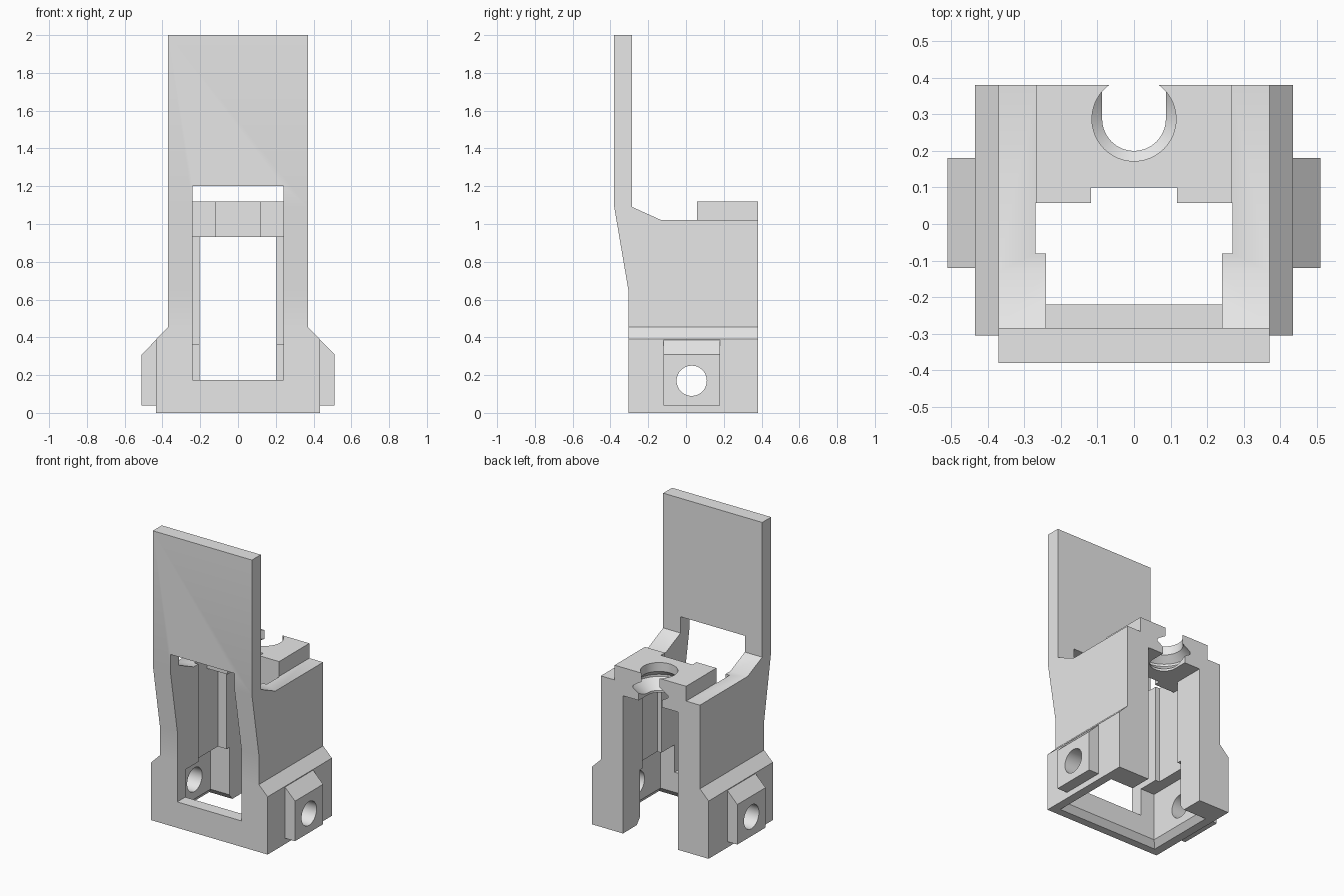
import bpy, bmesh, math
from mathutils import Vector

cube = bpy.data.objects.get("Cube")
if cube:
    bpy.data.objects.remove(cube, do_unlink=True)

grey = bpy.data.materials.new("light grey plastic")
grey.use_nodes = True
grey.diffuse_color = (0.8, 0.8, 0.8, 1)
grey.node_tree.nodes["Principled BSDF"].inputs["Base Color"].default_value = (0.8, 0.8, 0.8, 1)


def finish(name, bm):
    bmesh.ops.recalc_face_normals(bm, faces=bm.faces)
    mesh = bpy.data.meshes.new(name)
    bm.to_mesh(mesh)
    bm.free()
    mesh.materials.append(grey)
    ob = bpy.data.objects.new(name, mesh)
    bpy.context.collection.objects.link(ob)
    return ob


def prism(name, points, axis, start, end):
    """Extrude a closed profile along an axis; the profile uses the other two axes."""
    place = {"x": lambda a, b: (start, a, b),
             "y": lambda a, b: (a, start, b),
             "z": lambda a, b: (a, b, start)}[axis]
    bm = bmesh.new()
    face = bm.faces.new([bm.verts.new(place(a, b)) for a, b in points])
    step = Vector([(end - start) * (axis == k) for k in "xyz"])
    top = bmesh.ops.extrude_face_region(bm, geom=[face])["geom"]
    bmesh.ops.translate(bm, vec=step, verts=[v for v in top if isinstance(v, bmesh.types.BMVert)])
    return finish(name, bm)


def mirrored(half):
    return half + [(-x, b) for x, b in reversed(half)]


def box(name, w, y0, y1, z0, z1):
    return prism(name, mirrored([(w, y0), (w, y1)]), "z", z0, z1)


def lathe(name, profile, cy, segments=64):
    """Solid of revolution about a vertical axis at y = cy."""
    bm = bmesh.new()
    rings = [[bm.verts.new((r * math.cos(a), cy + r * math.sin(a), z))
              for a in (2 * math.pi * i / segments for i in range(segments))]
             for r, z in profile]
    for low, high in zip(rings, rings[1:]):
        for i in range(segments):
            j = (i + 1) % segments
            bm.faces.new((low[i], low[j], high[j], high[i]))
    bm.faces.new(rings[0])
    bm.faces.new(rings[-1])
    return finish(name, bm)


# Main body with the tall front plate, as a side profile
body = prism("bracket_body", [(-.305, 0), (.38, 0), (.38, 1.02), (-.13, 1.02), (-.285, 1.09),
                              (-.285, 2), (-.38, 2), (-.38, 1.09), (-.305, .65)], "x", -.37, .37)

# Flared foot, side bosses and raised cap
adds = [
    prism("flared_foot", mirrored([(.435, 0), (.435, .39), (.37, .455)]), "y", -.305, .38),
    prism("side_bosses", mirrored([(.51, .04), (.51, .31), (.365, .455)]), "y", -.12, .18),
    box("top_cap", .267, .055, .38, .95, 1.12),
]

# Bottom chamfer around the pocket, tapering upward
chamfer = box("pocket_chamfer", .385, -.26, .24, -.01, .04)
for v in chamfer.data.vertices:
    if v.co.z > 0:
        v.co.x *= .345 / .385
        v.co.y = -.22 if v.co.y < 0 else .2

circle = [(.03 + .08 * math.cos(2 * math.pi * i / 48), .17 + .08 * math.sin(2 * math.pi * i / 48))
          for i in range(48)]

# Hollows, window, bores and the grooved socket in the cap
cuts = [
    chamfer,
    box("lower_pocket", .345, -.22, .2, -.02, .36),
    box("upper_cavity", .27, -.08, .17, .3, .93),
    box("top_opening", .27, -.08, .057, .9, 1.3),
    box("front_cavity", .24, -.22, -.07, .3, 1.2),
    box("front_window", .24, -.5, -.21, .175, 1.2),
    box("back_slot", .205, .1, .5, -.05, .93),
    box("cap_notch", .118, 0, .1, .9, 1.3),
    prism("screw_bore", circle, "x", -.7, .7),
    lathe("socket", [(.087, .9), (.087, .945), (.16, 1.005), (.16, 1.02), (.115, 1.06), (.115, 1.2)], .287),
    box("socket_slot", .087, .287, .5, .9, .99),
]


def combine(tool, operation):
    mod = body.modifiers.new(tool.name, "BOOLEAN")
    mod.operation = operation
    mod.solver = "EXACT"
    mod.object = tool
    tool.hide_render = True
    bpy.context.view_layer.objects.active = body
    bpy.ops.object.modifier_apply(modifier=mod.name)
    bpy.data.objects.remove(tool, do_unlink=True)


for tool in adds:
    combine(tool, "UNION")
for tool in cuts:
    combine(tool, "DIFFERENCE")

bpy.ops.object.select_all(action="DESELECT")
body.select_set(True)
bpy.context.view_layer.objects.active = body
bpy.ops.object.shade_smooth_by_angle(angle=math.radians(25))
